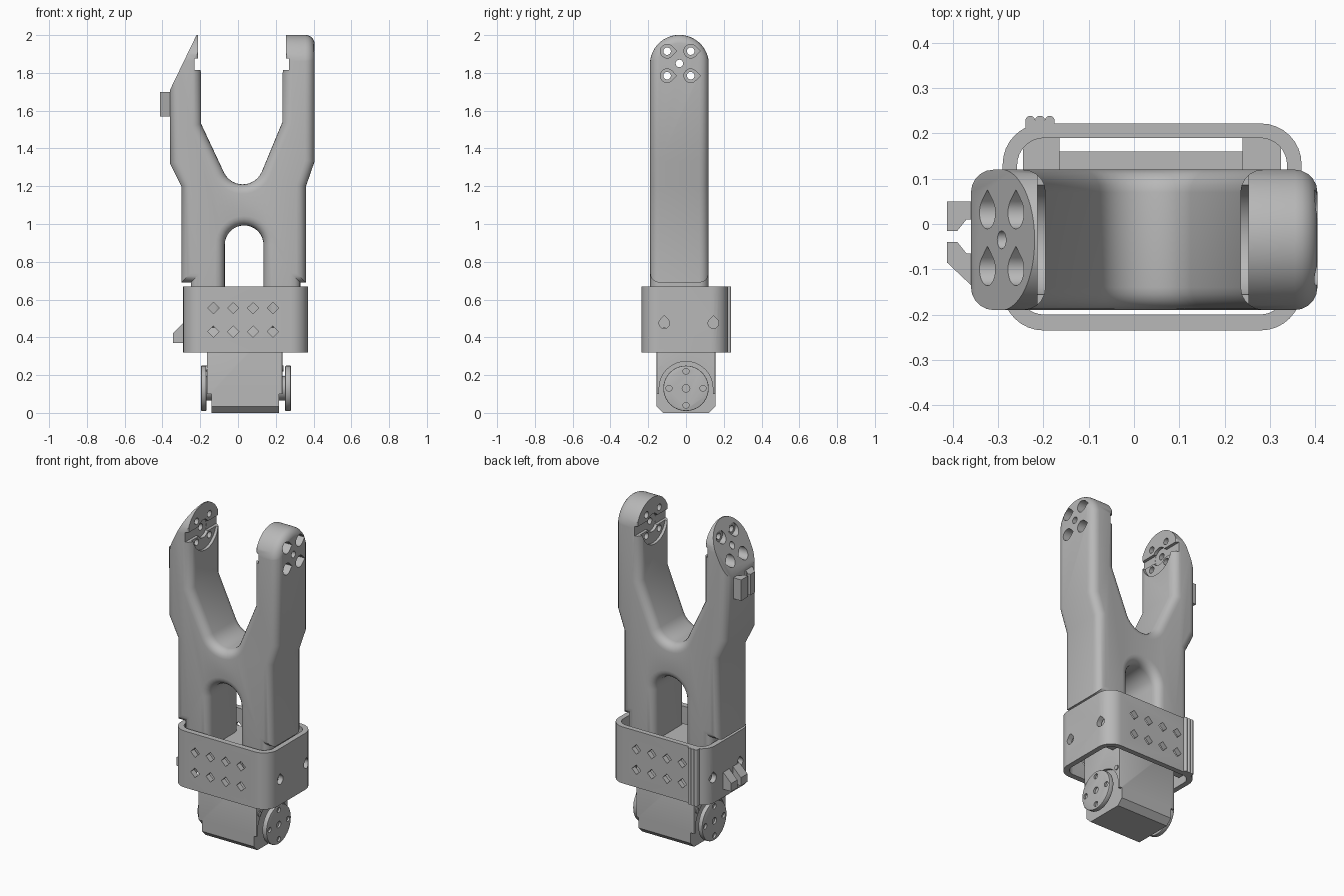
import bpy, bmesh
from math import cos, sin, radians

cube = bpy.data.objects.get("Cube")
if cube:
    bpy.data.objects.remove(cube, do_unlink=True)

grey = bpy.data.materials.new("plain grey")
grey.use_nodes = True
colour = (0.48, 0.48, 0.48, 1)
grey.diffuse_color = colour
grey.node_tree.nodes["Principled BSDF"].inputs["Base Color"].default_value = colour


def arc(cx, cy, r, start=0, end=360, steps=24):
    """Points on an arc; a full circle leaves out the repeated end."""
    n = steps if abs(end - start) == 360 else steps + 1
    angles = [radians(start + (end - start) * i / steps) for i in range(n)]
    return [(cx + r * cos(a), cy + r * sin(a)) for a in angles]


def rect(x0, y0, x1, y1):
    return [(x0, y0), (x1, y0), (x1, y1), (x0, y1)]


def rounded_rect(x0, y0, x1, y1, r):
    return (arc(x1 - r, y1 - r, r, 0, 90, 8) + arc(x0 + r, y1 - r, r, 90, 180, 8)
            + arc(x0 + r, y0 + r, r, 180, 270, 8) + arc(x1 - r, y0 + r, r, 270, 360, 8))


def teardrop(cx, cy, r, up=False):
    tip = r * 1.41
    if up:
        return arc(cx, cy, r, 135, 405, 18) + [(cx, cy + tip)]
    return arc(cx, cy, r, 45, 315, 18) + [(cx + tip, cy)]


def solid(name, *prisms):
    """One object from prisms, each (2D outline, axis, low, high)."""
    place = {"x": lambda p, h: (h, p[0], p[1]),
             "y": lambda p, h: (p[0], h, p[1]),
             "z": lambda p, h: (p[0], p[1], h)}
    bm = bmesh.new()
    for pts, axis, low, high in prisms:
        a = [bm.verts.new(place[axis](p, low)) for p in pts]
        b = [bm.verts.new(place[axis](p, high)) for p in pts]
        bm.faces.new(a)
        bm.faces.new(b[::-1])
        for i in range(len(pts)):
            j = (i + 1) % len(pts)
            bm.faces.new((a[j], a[i], b[i], b[j]))
    bmesh.ops.recalc_face_normals(bm, faces=bm.faces)
    mesh = bpy.data.meshes.new(name)
    bm.to_mesh(mesh)
    bm.free()
    mesh.materials.append(grey)
    obj = bpy.data.objects.new(name, mesh)
    bpy.context.collection.objects.link(obj)
    return obj


def activate(obj):
    bpy.ops.object.select_all(action="DESELECT")
    obj.select_set(True)
    bpy.context.view_layer.objects.active = obj


def bevel(obj, width, segments=5):
    activate(obj)
    m = obj.modifiers.new("bevel", "BEVEL")
    m.width, m.segments = width, segments
    m.limit_method, m.angle_limit = "ANGLE", radians(60)
    m.use_clamp_overlap = False
    bpy.ops.object.modifier_apply(modifier=m.name)


def combine(obj, tool, operation="DIFFERENCE"):
    activate(obj)
    m = obj.modifiers.new("cut", "BOOLEAN")
    m.object, m.operation, m.solver = tool, operation, "EXACT"
    m.use_self = True
    bpy.ops.object.modifier_apply(modifier=m.name)
    bpy.data.objects.remove(tool, do_unlink=True)


# Forked arm: one outline with rounded rims
MID, TIP = -0.035, 1.845
outline = ([(-0.25, 0.45), (-0.25, 0.69), (-0.30, 0.69), (-0.30, 1.2), (-0.36, 1.32),
            (-0.36, 2.1), (-0.195, 2.1), (-0.195, 1.53)]
           + arc(0.025, 1.32, 0.11, 205, 335, 14)
           + [(0.235, 1.54), (0.235, 2.1), (0.405, 2.1), (0.405, 1.33), (0.36, 1.2),
              (0.36, 0.69), (0.33, 0.69), (0.33, 0.45), (0.135, 0.45)]
           + arc(0.0325, 0.89, 0.1025, 0, 180, 16) + [(-0.07, 0.45)])
arm = solid("forked_arm", (outline, "y", MID - 0.155, MID + 0.155))

# Rim edges only, so the outline corners stay crisp
bm = bmesh.new()
bm.from_mesh(arm.data)
rim = [e for e in bm.edges if abs(e.verts[0].co.y - e.verts[1].co.y) < 1e-5]
bmesh.ops.bevel(bm, geom=rim, offset=0.05, segments=5, profile=0.5,
                affect="EDGES", clamp_overlap=False)
bm.to_mesh(arm.data)
bm.free()

# Rounded prong ends
envelope = solid("envelope", (arc(MID, TIP, 0.156, 0, 180, 32)
                              + [(MID - 0.156, 0.3), (MID + 0.156, 0.3)], "x", -0.5, 0.406))
bevel(envelope, 0.05)
combine(arm, envelope, "INTERSECT")

# Sloping outer face of the right prong
combine(arm, solid("slope", ([(-0.36, 1.71), (-0.215, 2.01), (-0.215, 2.2),
                              (-0.6, 2.2), (-0.6, 1.71)], "y", -0.5, 0.5)))

# Inner pads: round seat, cross groove and hub pocket on each prong
for face, side in ((-0.195, -1), (0.235, 1)):
    for pts, depth in ((arc(MID, TIP, 0.125, 180, 360)
                        + [(MID + 0.2, TIP - 0.07), (MID + 0.2, 2.1),
                           (MID - 0.2, 2.1), (MID - 0.2, TIP - 0.07)], 0.018),
                       (rect(-0.3, 1.815, 0.3, 1.875), 0.036),
                       (arc(MID, TIP, 0.055), 0.037)):
        low, high = sorted((face - side * 0.05, face + side * depth))
        combine(arm, solid("pad_cut", (pts, "x", low, high)))

# Screw holes with teardrop counterbores
bolts = [(y, z) for y in (-0.1, 0.025) for z in (1.785, 1.915)]
for low, high in ((-0.5, -0.242), (0.30, 0.5)):
    combine(arm, solid("counterbores", *[(teardrop(y, z, 0.036), "x", low, high) for y, z in bolts]))
combine(arm, solid("screw_holes", *[(arc(y, z, 0.02, steps=16), "x", -0.6, 0.6)
                                    for y, z in bolts + [(MID, 1.85)]]))

# Sleeve: open rounded band with diamond vents and side screw holes
sleeve = solid("sleeve", (rounded_rect(-0.29, -0.235, 0.37, 0.222, 0.09), "z", 0.32, 0.67))
combine(sleeve, solid("hollow", (rounded_rect(-0.258, -0.2, 0.338, 0.19, 0.06), "z", 0.2, 0.8)))
vents = [arc(x, z, 0.03, steps=4) for x in (-0.13, -0.025, 0.08, 0.185) for z in (0.43, 0.555)]
combine(sleeve, solid("vents", *[(v, "y", -0.4, 0.4) for v in vents]))
combine(sleeve, solid("side_holes", *[(teardrop(y, 0.475, 0.028, True), "x", -0.5, 0.5)
                                      for y in (-0.115, 0.145)]))

# Blocks inside the sleeve that hold the motor
blocks = solid("sleeve_blocks",
               (rect(-0.245, 0.1, -0.165, 0.195), "z", 0.36, 0.6),
               (rect(0.24, 0.1, 0.325, 0.195), "z", 0.36, 0.6))
motor_cover = solid("motor_cover", (rect(-0.165, -0.17, 0.24, 0.16), "z", 0.5, 0.58))

# Ribbed cable strip on the back
strip = solid("ribbed_strip", (rect(-0.24, 0.2, -0.175, 0.229), "z", 0.32, 0.67),
              *[(arc(x, 0.228, 0.011, steps=12), "z", 0.32, 0.67)
                for x in (-0.229, -0.2075, -0.186)])

# Cable clips on the right side
arm_clip = solid("arm_clip",
                 ([(-0.34, 0.05), (-0.413, 0.05), (-0.413, -0.015), (-0.39, -0.015),
                   (-0.37, 0.01), (-0.34, 0.01)], "z", 1.57, 1.70),
                 ([(-0.34, -0.065), (-0.37, -0.065), (-0.39, -0.04), (-0.413, -0.04),
                   (-0.413, -0.085), (-0.36, -0.135), (-0.34, -0.135)], "z", 1.57, 1.70))
wedge = [(-0.27, 0.37), (-0.345, 0.37), (-0.345, 0.42), (-0.29, 0.475), (-0.27, 0.475)]
sleeve_clip = solid("sleeve_clip", (wedge, "y", -0.01, 0.05), (wedge, "y", -0.11, -0.045))

# Motor body with chamfered base and clearance around the horns
motor = solid("motor_body", ([(-0.155, 0.51), (-0.155, 0.035), (-0.12, 0), (0.12, 0),
                              (0.155, 0.035), (0.155, 0.51)], "x", -0.165, 0.235))
bevel(motor, 0.006, 2)
AXLE = 0.13
for low, high in ((-0.3, -0.14), (0.218, 0.4)):
    combine(motor, solid("clearance", (arc(0, AXLE, 0.142, 0, 180, 32)
                                       + [(-0.142, 0.1), (-0.3, 0.1), (-0.3, -0.1), (0.3, -0.1),
                                          (0.3, 0.1), (0.142, 0.1)], "x", low, high)))
motor_screws = solid("motor_screws", *[(arc(y, 0.235, 0.015, steps=12), "x", -0.171, 0.241)
                                       for y in (-0.13, 0.13)])

# Horn discs on both ends of the axle
horns = []
for name, hub, inner, outer in (("left_horn", 0.2, 0.25, 0.28), ("right_horn", -0.12, -0.167, -0.195)):
    disc = solid(name, (arc(0, AXLE, 0.12, steps=40), "x", *sorted((inner, outer))))
    bevel(disc, 0.004, 2)
    sign = 1 if outer > 0 else -1
    low, high = sorted((outer - sign * 0.012, outer + sign * 0.05))
    combine(disc, solid("horn_holes", (arc(0, AXLE, 0.02, steps=16), "x", low, high),
                        *[(arc(y, z, 0.016, steps=16), "x", low, high)
                          for y, z in arc(0, AXLE, 0.09, steps=4)]))
    core = solid(name + "_hub", (arc(0, AXLE, 0.065), "x", *sorted((hub, inner + sign * 0.005))))
    horns += [disc, core]

# Smooth rounded surfaces, keep hard edges
for obj in [arm, sleeve, blocks, motor_cover, strip, arm_clip, sleeve_clip,
            motor, motor_screws] + horns:
    activate(obj)
    bpy.ops.object.shade_smooth_by_angle(angle=radians(32))
